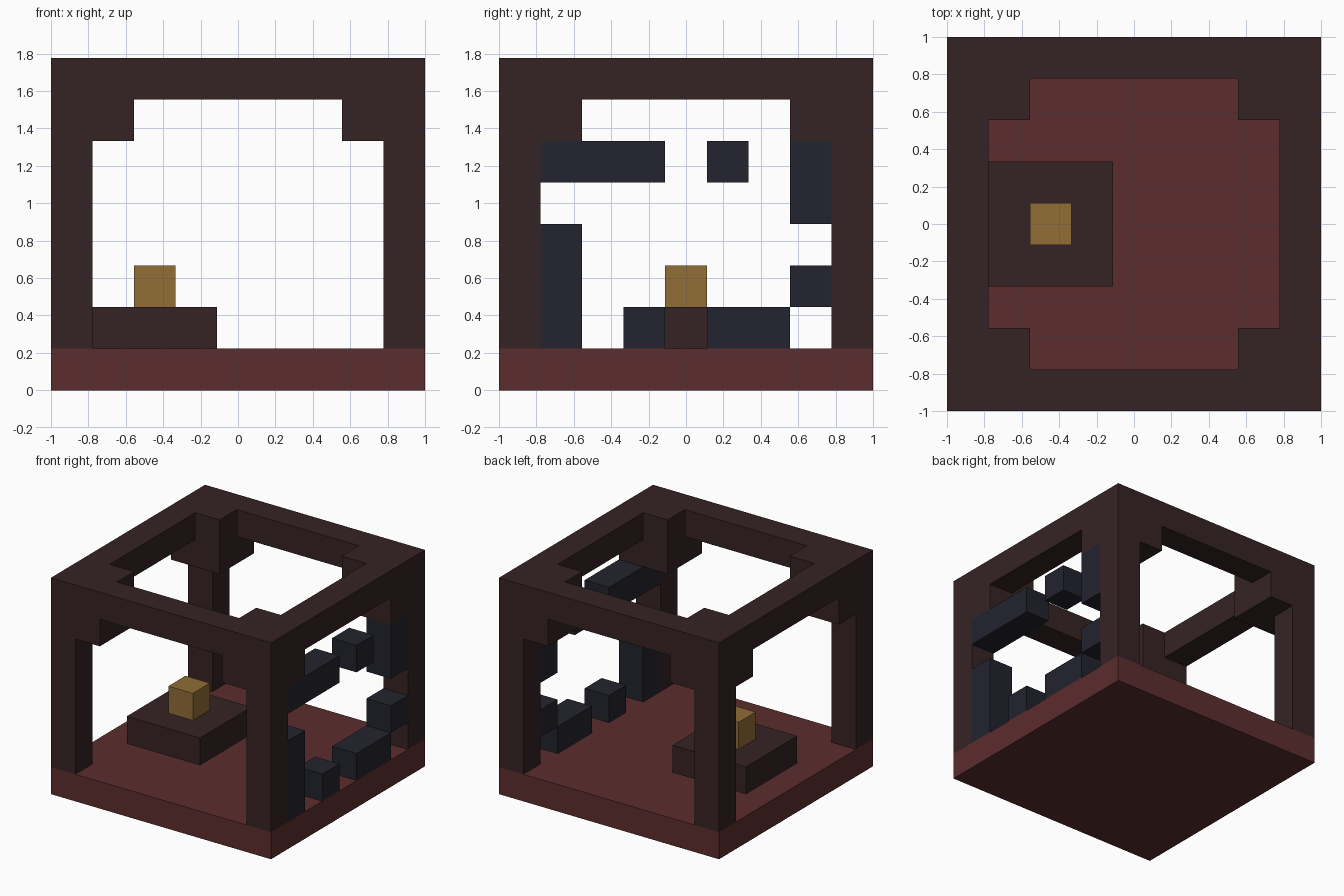
import bpy
import bmesh
from mathutils import Vector

if "Cube" in bpy.data.objects:
    bpy.data.objects.remove(bpy.data.objects["Cube"], do_unlink=True)

N = 9          # cells along each side
U = 2 / N      # size of one cell


def material(name, rgb):
    linear = [(c / 255 / 12.92) if c < 11 else ((c / 255 + 0.055) / 1.055) ** 2.4 for c in rgb]
    mat = bpy.data.materials.new(name)
    mat.use_nodes = True
    mat.diffuse_color = (*linear, 1)
    bsdf = next(n for n in mat.node_tree.nodes if n.type == "BSDF_PRINCIPLED")
    bsdf.inputs["Base Color"].default_value = (*linear, 1)
    return mat


red = material("dark red", (92, 45, 46))
brown = material("dark brown", (53, 35, 36))
navy = material("dark navy", (34, 35, 46))
gold = material("gold", (145, 109, 54))


def block(xs, ys, zs):
    """Cells from the first index up to, not including, the second."""
    return {(x, y, z) for x in range(*xs) for y in range(*ys) for z in range(*zs)}


def mirrored(cells):
    """Repeat cells in all four corners."""
    flip_x = cells | {(N - 1 - x, y, z) for x, y, z in cells}
    return flip_x | {(x, N - 1 - y, z) for x, y, z in flip_x}


# Top ring with a chunky bracket in each corner
ring = block((0, 9), (0, 9), (7, 8)) - block((1, 8), (1, 8), (7, 8))
brackets = mirrored(block((0, 2), (0, 2), (6, 8)))

# Broken wall on the +x side: upper row, columns and rubble
wall = set()
for ys, zs in [((1, 4), (5, 6)), ((5, 6), (5, 6)), ((7, 8), (4, 6)), ((7, 8), (2, 3)),
               ((1, 2), (1, 4)), ((3, 4), (1, 2)), ((5, 7), (1, 2))]:
    wall |= block((8, 9), ys, zs)

parts = [
    ("floor_slab", block((0, 9), (0, 9), (0, 1)), red),
    ("corner_posts", mirrored(block((0, 1), (0, 1), (1, 6))), brown),
    ("top_frame", ring | brackets, brown),
    ("pedestal", block((1, 4), (3, 6), (1, 2)), brown),
    ("gold_block", block((2, 3), (4, 5), (2, 3)), gold),
    ("broken_wall", wall, navy),
]
filled = set().union(*(cells for _, cells, _ in parts))


def build(name, cells, mat):
    """Skin the cells, leaving out faces hidden against a neighbour."""
    bm = bmesh.new()
    for cell in sorted(cells):
        centre = Vector(cell) + Vector((0.5 - N / 2, 0.5 - N / 2, 0.5))
        for axis in range(3):
            for sign in (-1, 1):
                n = Vector((0, 0, 0))
                n[axis] = sign
                if tuple(int(a + b) for a, b in zip(cell, n)) in filled:
                    continue
                u = Vector((0, 0, 0))
                u[(axis + 1) % 3] = 1
                v = n.cross(u)
                corners = (-u - v, u - v, u + v, v - u)
                bm.faces.new([bm.verts.new((centre + (n + c) / 2) * U) for c in corners])
    bmesh.ops.remove_doubles(bm, verts=bm.verts, dist=U / 100)
    bmesh.ops.dissolve_limit(bm, angle_limit=0.01, verts=bm.verts, edges=bm.edges)
    mesh = bpy.data.meshes.new(name)
    bm.to_mesh(mesh)
    bm.free()
    mesh.materials.append(mat)
    bpy.context.collection.objects.link(bpy.data.objects.new(name, mesh))


for part in parts:
    build(*part)
